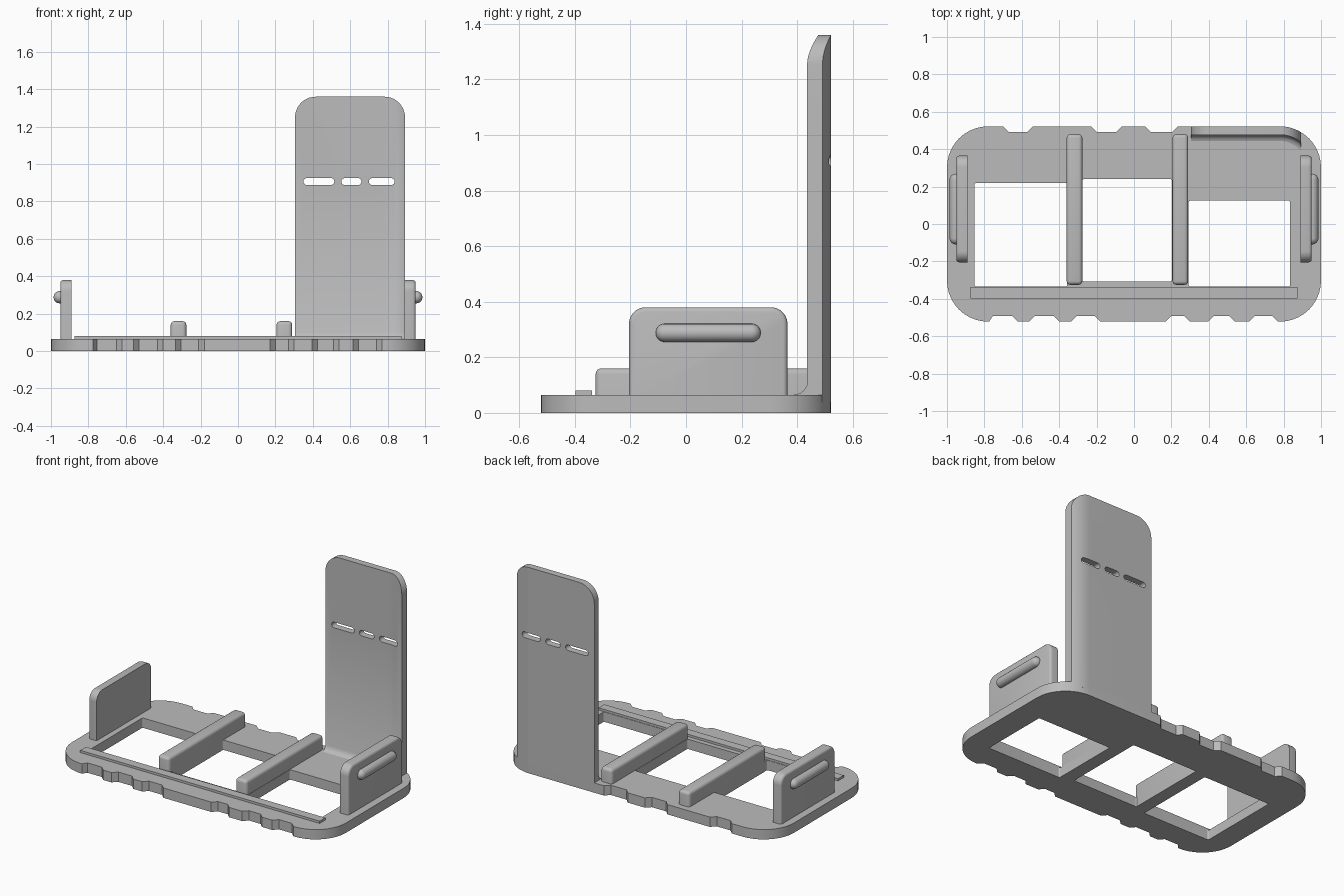
import bpy, bmesh
from math import sin, cos, pi
from mathutils import Matrix, Vector

cube = bpy.data.objects.get("Cube")
if cube:
    bpy.data.objects.remove(cube)

grey = bpy.data.materials.new("matte grey")
grey.use_nodes = True
colour = (0.5, 0.5, 0.5, 1)
grey.diffuse_color = colour
grey.node_tree.nodes["Principled BSDF"].inputs["Base Color"].default_value = colour

BACK, RADIUS, FLOOR = 0.522, 0.22, 0.065


def make(name, bm):
    bmesh.ops.recalc_face_normals(bm, faces=bm.faces)
    mesh = bpy.data.meshes.new(name)
    bm.to_mesh(mesh)
    bm.free()
    mesh.materials.append(grey)
    ob = bpy.data.objects.new(name, mesh)
    bpy.context.collection.objects.link(ob)
    return ob


def smooth(ob):
    bpy.ops.object.select_all(action="DESELECT")
    ob.select_set(True)
    bpy.context.view_layer.objects.active = ob
    bpy.ops.object.shade_smooth_by_angle(angle=0.6)


def apply_all(ob):
    bpy.ops.object.select_all(action="DESELECT")
    ob.select_set(True)
    bpy.context.view_layer.objects.active = ob
    for m in list(ob.modifiers):
        bpy.ops.object.modifier_apply(modifier=m.name)


def arc(cx, cy, r, a0, a1, n=10):
    return [(cx + r * cos(a0 + (a1 - a0) * i / n), cy + r * sin(a0 + (a1 - a0) * i / n))
            for i in range(n + 1)]


def rounded(x0, x1, y0, y1, r_low, r_high):
    """Counter-clockwise rectangle with rounded low and high corners."""
    pts = []
    for x, y, sx, sy, r, a in ((x1, y0, -1, 1, r_low, -pi / 2), (x1, y1, -1, -1, r_high, 0),
                               (x0, y1, 1, -1, r_high, pi / 2), (x0, y0, 1, 1, r_low, pi)):
        pts += arc(x + sx * r, y + sy * r, r, a, a + pi / 2) if r else [(x, y)]
    return pts


def prism(pts, lo, hi, axis="z"):
    """Extrude a flat outline along an axis."""
    place = {"x": lambda a, b, c: (c, a, b), "y": lambda a, b, c: (a, c, b),
             "z": lambda a, b, c: (a, b, c)}[axis]
    bm = bmesh.new()
    face = bm.faces.new([bm.verts.new(place(a, b, lo)) for a, b in pts])
    side = bmesh.ops.extrude_face_region(bm, geom=[face])["geom"]
    bmesh.ops.translate(bm, verts=[v for v in side if isinstance(v, bmesh.types.BMVert)],
                        vec=Vector(place(0, 0, hi - lo)))
    return bm


def boolean(ob, cutters, operation):
    for c in cutters:
        m = ob.modifiers.new("cut", "BOOLEAN")
        m.object, m.operation, m.solver = c, operation, "EXACT"
        c.hide_render = True
    apply_all(ob)
    for c in cutters:
        bpy.data.objects.remove(c)


# Base: rounded outline with shallow grip notches along both long edges
def notches(spans, y, inward):
    pts = []
    for a, b in spans:
        pts += [(a, y), (a + 0.03, y + inward), (b - 0.03, y + inward), (b, y)]
    return pts


corners = rounded(-1, 1, -BACK, BACK, RADIUS, RADIUS)
n = len(corners) // 4
front = notches([(-0.785, -0.62), (-0.56, -0.4), (-0.335, -0.18),
                 (0.17, 0.3), (0.395, 0.54), (0.615, 0.77)], -BACK, 0.03)
back = notches([(-0.7, -0.54), (-0.23, -0.065), (0.06, 0.235)], BACK, -0.03)[::-1]
# keep the front notches inside the straight part of the edge
front[0] = (-0.775, -BACK)
outline = corners[:2 * n] + back + corners[2 * n:] + front
base = make("base", prism(outline, 0, FLOOR))
openings = [(-0.852, -0.358, -0.335, 0.22), (-0.277, 0.204, -0.307, 0.24),
            (0.292, 0.835, -0.335, 0.125)]
boolean(base, [make("opening", prism(rounded(*o, 0.01, 0.01), -1, 1)) for o in openings],
        "DIFFERENCE")
smooth(base)

# Raised strip along the front
make("front_strip", prism(rounded(-0.875, 0.875, -0.397, -0.338, 0, 0), FLOOR - 0.01, 0.08))

# Two crossbars between the openings
for name, x in (("right_crossbar", -0.318), ("left_crossbar", 0.248)):
    bar = make(name, prism(rounded(x - 0.042, x + 0.042, -0.325, 0.48, 0, 0), 0, 0.16))
    m = bar.modifiers.new("round", "BEVEL")
    m.width, m.segments, m.limit_method = 0.02, 4, "WEIGHT"
    weight = bar.data.attributes.new("bevel_weight_edge", "FLOAT", "EDGE")
    for e in bar.data.edges:
        if max(bar.data.vertices[i].co.z for i in e.vertices) > 0.1:
            weight.data[e.index].value = 1
    apply_all(bar)
    smooth(bar)

# Side panels, softened on the outer rim, each with a capsule grip
for side, s in (("right", -1), ("left", 1)):
    bm = prism(rounded(-0.205, 0.365, FLOOR - 0.01, 0.38, 0, 0.06), s * 0.89, s * 0.95, "x")
    rim = [e for e in bm.edges if all(abs(v.co.x) > 0.94 for v in e.verts)
           and max(v.co.z for v in e.verts) > 0.1]
    bmesh.ops.bevel(bm, geom=rim, offset=0.016, segments=3, affect="EDGES", profile=0.5)
    smooth(make(side + "_panel", bm))

    bm = bmesh.new()
    bmesh.ops.create_uvsphere(bm, u_segments=20, v_segments=12, radius=0.033)
    bmesh.ops.rotate(bm, verts=bm.verts, matrix=Matrix.Rotation(pi / 2, 3, "X"))
    middle = [f for f in bm.faces if f.calc_center_median().y > 0]
    moved = bmesh.ops.split(bm, geom=middle)["geom"]
    upper = [v for v in moved if isinstance(v, bmesh.types.BMVert)]
    rims = [e for e in bm.edges if e.is_boundary]
    bmesh.ops.translate(bm, verts=upper, vec=(0, 0.312, 0))
    bmesh.ops.bridge_loops(bm, edges=rims)
    bmesh.ops.translate(bm, verts=bm.verts, vec=(s * 0.953, -0.076, 0.288))
    smooth(make(side + "_grip", bm))


# Tall back plate: a shell following the base's corner, flared at the foot
def shell(thick):
    cx, cy = 1 - RADIUS, BACK - RADIUS
    outer = [(0.2, BACK)] + arc(cx, cy, RADIUS, pi / 2, pi / 6, 16)
    inner = arc(cx, cy, RADIUS - thick, pi / 6, pi / 2, 16) + [(0.2, BACK - thick)]
    return outer + inner


bm = bmesh.new()
rings = []
for z, thick in ((0.03, 0.078), (FLOOR, 0.078), (0.07, 0.064), (0.08, 0.054),
                 (0.1, 0.045), (1.5, 0.045)):
    rings.append([bm.verts.new((x, y, z)) for x, y in shell(thick)])
for low, high in zip(rings, rings[1:]):
    for i in range(len(low)):
        bm.faces.new((low[i - 1], low[i], high[i], high[i - 1]))
bm.faces.new(rings[0])
bm.faces.new(rings[-1])
plate = make("back_plate", bm)
boolean(plate, [make("plate_outline",
                     prism(rounded(0.305, 0.893, 0.04, 1.36, 0, 0.11), 0, 1, "y"))], "INTERSECT")
slots = [(0.35, 0.515), (0.553, 0.66), (0.7, 0.837)]
boolean(plate, [make("slot", prism(rounded(a, b, 0.888, 0.925, 0.0184, 0.0184), 0.2, 0.8, "y"))
                for a, b in slots], "DIFFERENCE")
smooth(plate)
